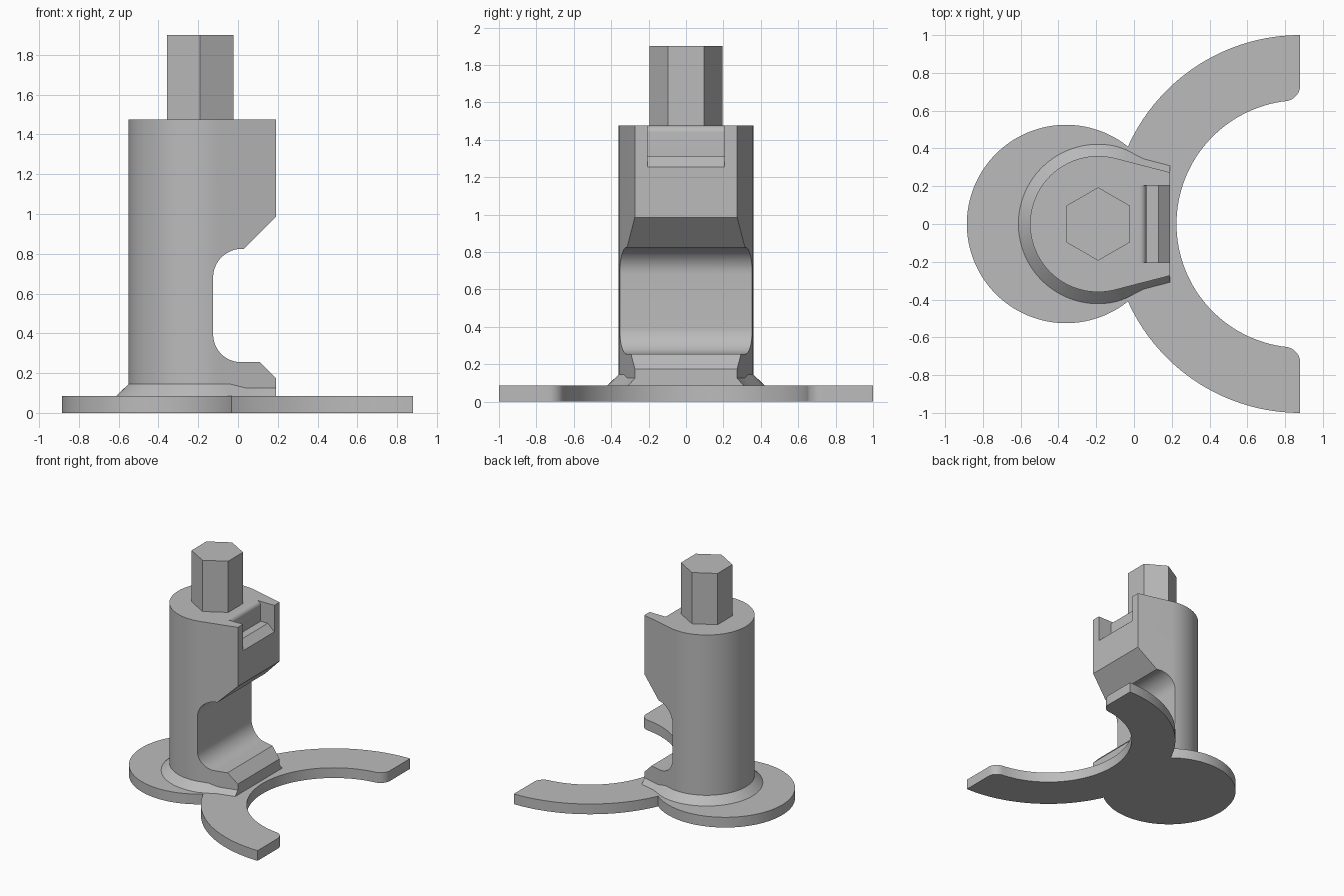
import bpy, bmesh
from math import cos, sin, radians, degrees, sqrt, acos

cube = bpy.data.objects.get("Cube")
if cube:
    bpy.data.objects.remove(cube)

grey = bpy.data.materials.new("mid grey")
grey.use_nodes = True
COLOUR = (0.5, 0.5, 0.5, 1)
grey.diffuse_color = COLOUR
grey.node_tree.nodes["Principled BSDF"].inputs["Base Color"].default_value = COLOUR


def arc(cx, cy, r, a0, a1, n):
    """Points on an arc, angles in degrees."""
    return [(cx + r * cos(radians(a0 + (a1 - a0) * i / n)),
             cy + r * sin(radians(a0 + (a1 - a0) * i / n))) for i in range(n + 1)]


def finish(name, bm):
    bmesh.ops.recalc_face_normals(bm, faces=bm.faces)
    mesh = bpy.data.meshes.new(name)
    bm.to_mesh(mesh)
    bm.free()
    mesh.materials.append(grey)
    obj = bpy.data.objects.new(name, mesh)
    bpy.context.collection.objects.link(obj)
    return obj


def prism(name, outline, lo, hi, upright=False):
    """Extrude an outline along z, or an x-z outline along y if upright."""
    bm = bmesh.new()
    place = (lambda u, v, w: (u, w, v)) if upright else (lambda u, v, w: (u, v, w))
    face = bm.faces.new([bm.verts.new(place(u, v, lo)) for u, v in outline])
    new = bmesh.ops.extrude_face_region(bm, geom=[face])["geom"]
    bmesh.ops.translate(bm, vec=place(0, 0, hi - lo),
                        verts=[g for g in new if isinstance(g, bmesh.types.BMVert)])
    return finish(name, bm)


def activate(obj):
    bpy.ops.object.select_all(action='DESELECT')
    obj.select_set(True)
    bpy.context.view_layer.objects.active = obj


def combine(obj, tool, operation):
    activate(obj)
    mod = obj.modifiers.new(operation, 'BOOLEAN')
    mod.operation, mod.object, mod.solver = operation, tool, 'EXACT'
    bpy.ops.object.modifier_apply(modifier=mod.name)
    bpy.data.objects.remove(tool)


def smooth(obj):
    activate(obj)
    bpy.ops.object.shade_smooth_by_angle(angle=radians(22))


# Base plate: round foot joined to a crescent with rounded inner tips
PLATE = 0.085
EDGE, INNER, TIP = 0.88, 0.655, 0.085
tip_x = EDGE - TIP
tip_y = sqrt((INNER + TIP) ** 2 - TIP ** 2)
lean = degrees(acos(TIP / (INNER + TIP)))
tip = arc(tip_x, tip_y, TIP, 0, -lean, 10)
crescent = arc(EDGE, 0, 1, 90, 270, 96)
crescent += [(x, -y) for x, y in tip]
crescent += arc(EDGE, 0, INNER, 360 - (180 - lean), 180 - lean, 72)[1:-1]
crescent += tip[::-1]
base_plate = prism("base_plate", arc(-0.36, 0, 0.525, 0, 360, 128)[:-1], 0, PLATE)
combine(base_plate, prism("crescent_fork", crescent, 0, PLATE), 'UNION')
smooth(base_plate)

# Column: round back with two flat tapering cheeks
CX, R, FACE, TAN = -0.19, 0.36, 0.19, 75.5
TOP = 1.475


def cheek(x):
    return (R - (x - CX) * cos(radians(TAN))) / sin(radians(TAN))


outline = [(FACE, cheek(FACE))] + arc(CX, 0, R, TAN, 360 - TAN, 80) + [(FACE, -cheek(FACE))]
column = prism("column", outline, PLATE, TOP)

# Side recess through the column
recess = [(0.3, 1.095), (0.03, 0.825)]
recess += arc(0.02, 0.68, 0.145, 90, 180, 16)
recess += arc(0.015, 0.395, 0.14, 180, 270, 16)
recess += [(0.11, 0.255), (0.3, 0.065)]
combine(column, prism("recess_cutter", recess, -0.6, 0.6, True), 'DIFFERENCE')

# Stepped notch in the top with a rounded lip
notch = [(0.03, 1.6)] + arc(0.03, TOP - 0.035, 0.035, 90, 0, 8)
notch += [(0.065, 1.31), (0.13, 1.31), (0.25, 1.2), (0.25, 1.6)]
combine(column, prism("notch_cutter", notch, -0.205, 0.205, True), 'DIFFERENCE')
smooth(column)

# Sloping collar round the column foot, lofted from triangular sections
half = [((FACE, cheek(FACE) + 0.035), (FACE, cheek(FACE)), 0.125),
        ((0.05, 0.345), (0.04, cheek(0.04)), 0.125),
        ((-0.04, 0.392), (-0.04, cheek(-0.04)), 0.145)]
ring = [(o, i, 0.145) for o, i in zip(arc(CX, 0, 0.422, TAN, 360 - TAN, 80),
                                      arc(CX, 0, R, TAN, 360 - TAN, 80))]
mirrored = [((o[0], -o[1]), (i[0], -i[1]), z) for o, i, z in half[::-1]]
bm = bmesh.new()
sections = [[bm.verts.new((*o, PLATE)), bm.verts.new((*i, z)), bm.verts.new((*i, PLATE))]
            for o, i, z in half + ring + mirrored]
for a, b in zip(sections, sections[1:]):
    for k in range(3):
        bm.faces.new((a[k], a[k - 1], b[k - 1], b[k]))
bm.faces.new(sections[0])
bm.faces.new(sections[-1])
smooth(finish("foot_collar", bm))

# Hexagonal drive post
prism("hex_post", arc(CX, 0, 0.194, 30, 330, 5), TOP, 1.9)
